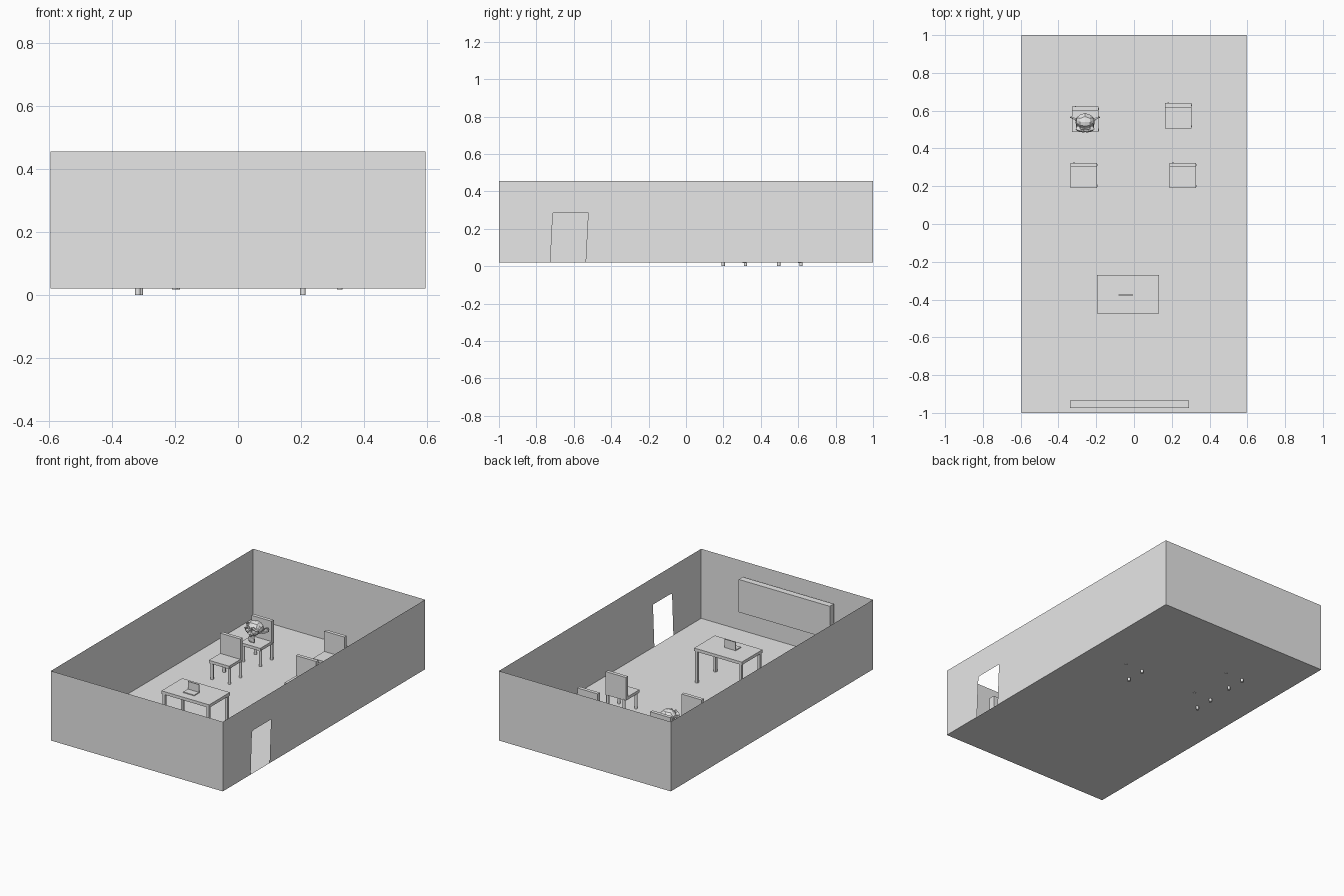
import bpy, bmesh, math

if "Cube" in bpy.data.objects:
    bpy.data.objects.remove(bpy.data.objects["Cube"])

grey = bpy.data.materials.new("plain_grey")
grey.diffuse_color = (0.8, 0.8, 0.8, 1)
grey.use_nodes = True
grey.node_tree.nodes["Principled BSDF"].inputs["Base Color"].default_value = grey.diffuse_color


def finish(ob, name):
    ob.name = name
    ob.data.materials.clear()
    ob.data.materials.append(grey)
    return ob


def box(name, x0, x1, y0, y1, z0, z1):
    bpy.ops.mesh.primitive_cube_add(
        size=1, location=((x0 + x1) / 2, (y0 + y1) / 2, (z0 + z1) / 2))
    ob = bpy.context.object
    ob.scale = (x1 - x0, y1 - y0, z1 - z0)
    return finish(ob, name)


def rod(name, x, y, z0, z1, r):
    bpy.ops.mesh.primitive_cylinder_add(
        vertices=12, radius=r, depth=z1 - z0, location=(x, y, (z0 + z1) / 2))
    ob = finish(bpy.context.object, name)
    bpy.ops.object.shade_smooth_by_angle(angle=math.radians(40))
    return ob


def sheet(name, points):
    me = bpy.data.meshes.new(name)
    me.from_pydata(points, [], [list(range(len(points)))])
    ob = bpy.data.objects.new(name, me)
    bpy.context.collection.objects.link(ob)
    return finish(ob, name)


# Room shell: thin floor and walls, open on top
X, Y, B, T = 0.595, 1.0, 0.02, 0.455
sheet("floor", [(-X, -Y, B), (X, -Y, B), (X, Y, B), (-X, Y, B)])
sheet("front_wall", [(-X, -Y, B), (X, -Y, B), (X, -Y, T), (-X, -Y, T)])
sheet("back_wall", [(X, Y, B), (-X, Y, B), (-X, Y, T), (X, Y, T)])
sheet("left_wall", [(-X, Y, B), (-X, -Y, B), (-X, -Y, T), (-X, Y, T)])
# Right wall with a slightly skewed doorway
outline = [(-Y, B), (-0.725, B), (-0.712, 0.283), (-0.69, 0.288), (-0.523, 0.288),
           (-0.537, B), (Y, B), (Y, T), (-Y, T)]
sheet("right_wall", [(X, y, z) for y, z in outline])

# Wall board
box("board", -0.34, 0.29, -0.975, -0.935, 0.165, 0.37)

# Teacher's table
box("table_top", -0.197, 0.133, -0.475, -0.27, 0.218, 0.237)
for x in (-0.185, 0.121):
    for y in (-0.463, -0.282):
        box("table_leg", x - 0.008, x + 0.008, y - 0.008, y + 0.008, B, 0.22)

# Open laptop, screen facing the board wall
box("laptop_base", -0.082, -0.005, -0.425, -0.375, 0.237, 0.242)
box("laptop_screen", -0.082, -0.005, -0.379, -0.374, 0.24, 0.29)


# Chairs: uneven legs, the left ones pass through the floor
def chair(x, y, dz):
    w, d = 0.14, 0.134
    box("seat", x, x + w, y, y + d, 0.119 + dz, 0.137 + dz)
    box("backrest", x, x + w, y + d - 0.022, y + d, 0.137 + dz, 0.264 + dz)
    for lx, ly, z in ((0.017, 0.009, 0), (0.017, d - 0.006, 0),
                      (w - 0.006, 0.012, 0.021), (w - 0.006, d - 0.012, 0.017)):
        rod("chair_leg", x + lx, y + ly, z + dz, 0.125 + dz, 0.009)


for cx, cy, dz in ((-0.327, 0.487, 0), (0.164, 0.506, 0.025),
                   (-0.335, 0.19, 0), (0.189, 0.19, 0)):
    chair(cx, cy, dz)

# Low-poly animal head resting on the back left chair
bpy.ops.mesh.primitive_monkey_add(size=2, location=(-0.259, 0.536, 0.208))
head = bpy.context.object
head.scale = (0.058, 0.06, 0.06)
finish(head, "animal_head")
head.data.name = "animal_head"
